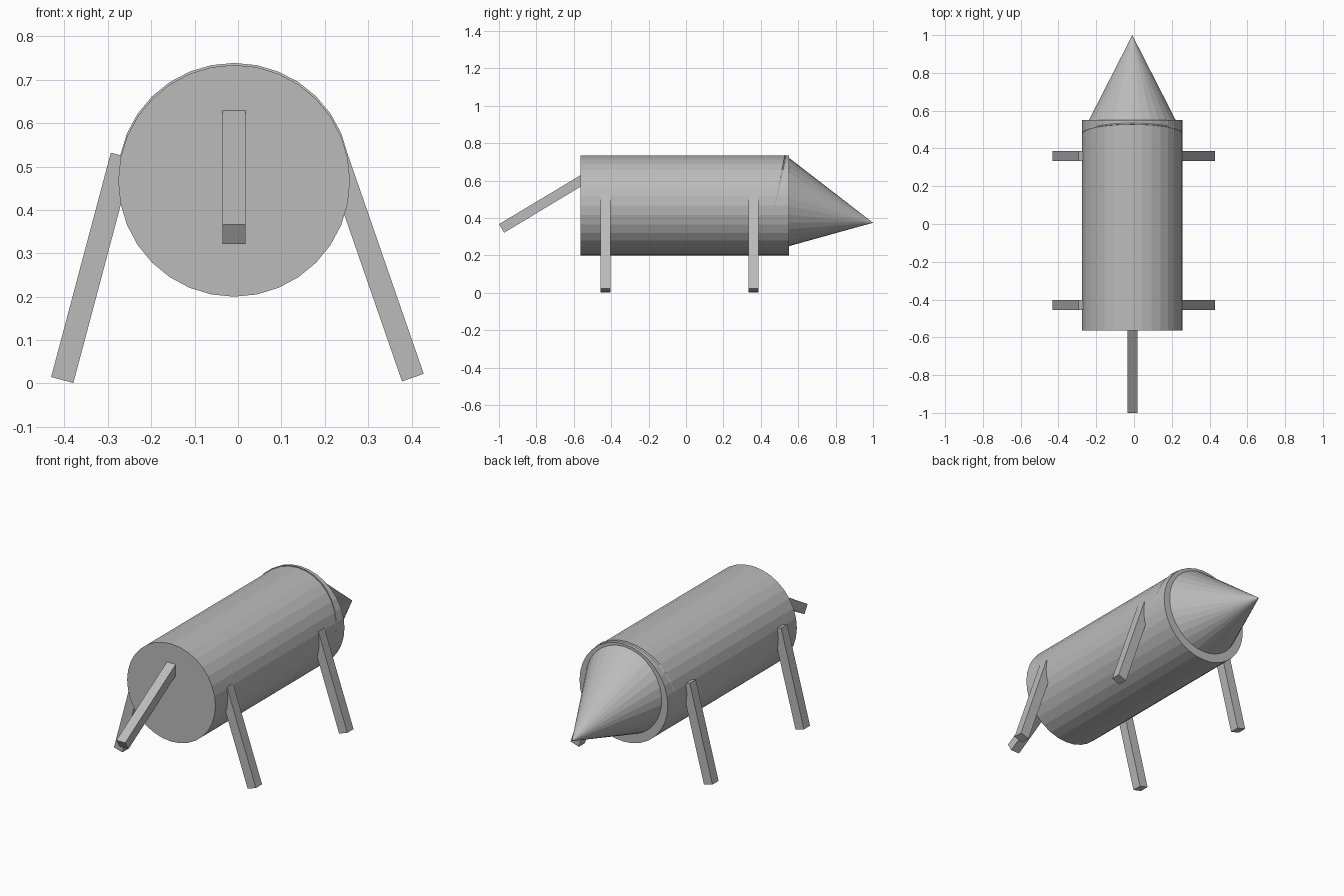
import bpy
from math import radians, sin, cos
from mathutils import Vector

if "Cube" in bpy.data.objects:
    bpy.data.objects.remove(bpy.data.objects["Cube"])

CX = -0.009      # shared centre line
R = 0.267        # body radius
BAR = 0.053      # thickness of legs and tail
BAR_LEN = 0.535

grey = bpy.data.materials.new("plain grey")
grey.diffuse_color = (0.5, 0.5, 0.5, 1)
grey.use_nodes = True
grey.node_tree.nodes["Principled BSDF"].inputs["Base Color"].default_value = grey.diffuse_color


def finish(name):
    ob = bpy.context.object
    ob.name = name
    ob.data.materials.append(grey)
    return ob


def bar(name, centre, rotation):
    """Square bar, long along its local z."""
    bpy.ops.mesh.primitive_cube_add(size=1, location=centre, rotation=rotation)
    ob = finish(name)
    ob.scale = (BAR, BAR, BAR_LEN)
    return ob


# Barrel body lying along y
bpy.ops.mesh.primitive_cylinder_add(vertices=32, radius=R, depth=1.115,
                                    location=(CX, -0.006, 0.467),
                                    rotation=(radians(-90), 0, 0))
finish("body")

# Pointed snout, tipped downward, its base sunk into the body
tip = Vector((CX, 1.0, 0.374))
tilt, length = radians(11.1), 0.533
axis = Vector((0, cos(tilt), -sin(tilt)))
bpy.ops.mesh.primitive_cone_add(vertices=32, radius1=R, radius2=0, depth=length,
                                location=tip - axis * length / 2,
                                rotation=(radians(-90) - tilt, 0, 0))
finish("snout")

# Splayed legs: foot centre x, foot height and lean for each side
for side, foot_x, foot_z, lean in (("left", -0.405, 0.008, 14.9),
                                   ("right", 0.403, 0.0135, -19.1)):
    a = radians(lean)
    x = foot_x + sin(a) * BAR_LEN / 2
    z = foot_z + cos(a) * BAR_LEN / 2
    for place, y in (("front", -0.43), ("rear", 0.36)):
        bar(f"{side}_{place}_leg", (x, y, z), (0, a, 0))

# Tail bar sloping down from the end cap
a = radians(31)
end = Vector((CX, -0.986, 0.344))
bar("tail", end + Vector((0, cos(a), sin(a))) * BAR_LEN / 2,
    (a - radians(90), 0, 0))
